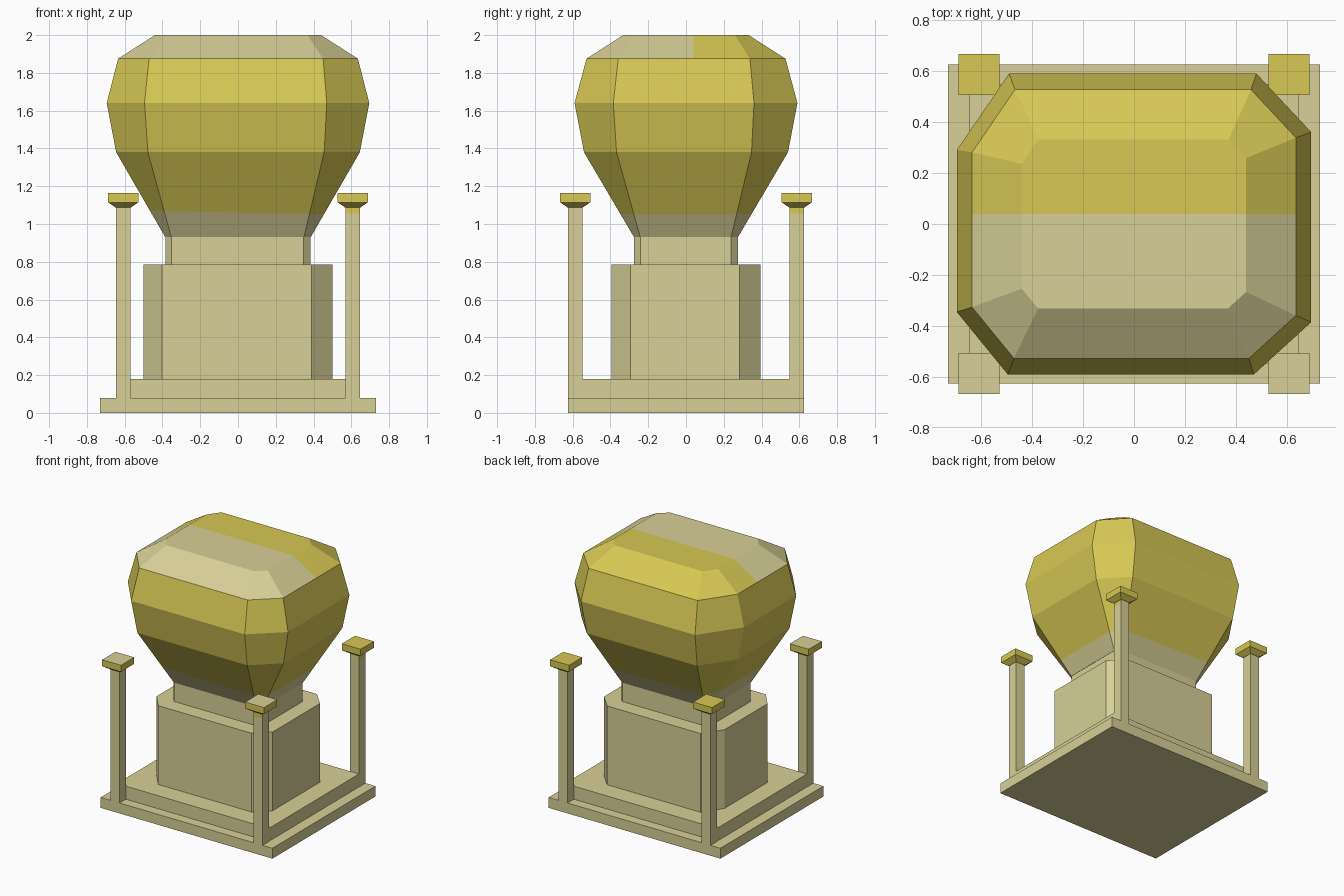
import bpy, bmesh
from mathutils import Vector

if "Cube" in bpy.data.objects:
    bpy.data.objects.remove(bpy.data.objects["Cube"])


def material(name, rgb):
    m = bpy.data.materials.new(name)
    m.diffuse_color = (*rgb, 1)
    m.use_nodes = True
    m.node_tree.nodes["Principled BSDF"].inputs["Base Color"].default_value = m.diffuse_color
    return m


CREAM = material("cream", (0.68, 0.63, 0.31))
GOLD = material("gold", (0.68, 0.58, 0.09))

# Corner cuts (x, y) at the widest ring: front right, back right, back left, front left
CUTS = {(1, -1): (.225, .205), (1, 1): (.215, .23), (-1, 1): (.205, .30), (-1, -1): (.20, .245)}


def octagon(hx, hy, k):
    """Rectangle with uneven cut corners, counter-clockwise."""
    pts = []
    for (sx, sy), (cx, cy) in CUTS.items():
        a = (sx * (hx - cx * k), sy * hy)
        b = (sx * hx, sy * (hy - cy * k))
        pts += [a, b] if sx * sy < 0 else [b, a]
    return pts


def square(cx, cy, h):
    return [(cx - h, cy - h), (cx + h, cy - h), (cx + h, cy + h), (cx - h, cy + h)]


def loft(name, levels, cuts=(), rule=None):
    """Join outlines [(z, points)], cut colour seams, colour faces by rule."""
    bm = bmesh.new()
    rings = [[bm.verts.new((x, y, z)) for x, y in pts] for z, pts in levels]
    n = len(rings[0])
    for lo, hi in zip(rings, rings[1:]):
        for i in range(n):
            j = (i + 1) % n
            bm.faces.new((lo[i], lo[j], hi[j], hi[i]))
    bm.faces.new(rings[0][::-1])
    bm.faces.new(rings[-1])
    for co, no in cuts:
        bmesh.ops.bisect_plane(bm, geom=bm.verts[:] + bm.edges[:] + bm.faces[:],
                               plane_co=co, plane_no=no)
    bmesh.ops.recalc_face_normals(bm, faces=bm.faces)
    for f in bm.faces:
        f.material_index = int(bool(rule and rule(f.calc_center_median(), f.normal)))
    me = bpy.data.meshes.new(name)
    bm.to_mesh(me)
    bm.free()
    me.materials.append(CREAM)
    me.materials.append(GOLD)
    ob = bpy.data.objects.new(name, me)
    bpy.context.collection.objects.link(ob)
    return ob


def rect(hx, hy):
    return [(-hx, -hy), (hx, -hy), (hx, hy), (-hx, hy)]


# Stepped base
loft("base_plate", [(0, rect(.73, .625)), (.08, rect(.73, .625))])
loft("base_step", [(.08, rect(.645, .548)), (.18, rect(.645, .548))])

# Pedestal and neck
loft("pedestal", [(.18, octagon(.5, .395, .49)), (.785, octagon(.5, .395, .49))])
loft("neck", [(.785, octagon(.383, .275, .16)), (.93, octagon(.383, .275, .16))])

# Faceted bulb: gold above a slightly tilted seam, front half of the crown is cream
SEAM, TILT = Vector((0, 0, 1.06)), Vector((.02, 0, 1))


def bulb_rule(c, n):
    if c.z > 1.88:
        return c.y > .04
    return (c - SEAM).dot(TILT) > 0


loft("bulb", [(.93, octagon(.385, .275, .16)), (1.38, octagon(.645, .54, .84)),
              (1.64, octagon(.695, .59, 1)), (1.875, octagon(.635, .527, .82)),
              (2.0, octagon(.44, .332, .32))],
     [(SEAM, TILT), (Vector((0, .04, 0)), Vector((0, 1, 0)))], bulb_rule)

# Corner posts with flared caps
for sx, side in ((-1, "left"), (1, "right")):
    for sy, end in ((-1, "front"), (1, "back")):
        x, y = sx * .6075, sy * .5865
        loft(f"{end}_{side}_post", [(.08, square(x, y, .0385)), (1.09, square(x, y, .0385))],
             [(Vector((0, 0, 1.055)), Vector((0, 0, 1)))],
             lambda c, n: c.z > 1.055 and x > 0 and (n.y < -.5 if y < 0 else n.x > .5))
        loft(f"{end}_{side}_cap", [(1.087, square(x, y, .04)), (1.115, square(x, y, .08)),
                                   (1.165, square(x, y, .08))],
             rule=lambda c, n: n.z < .5 or c.y > 0)
